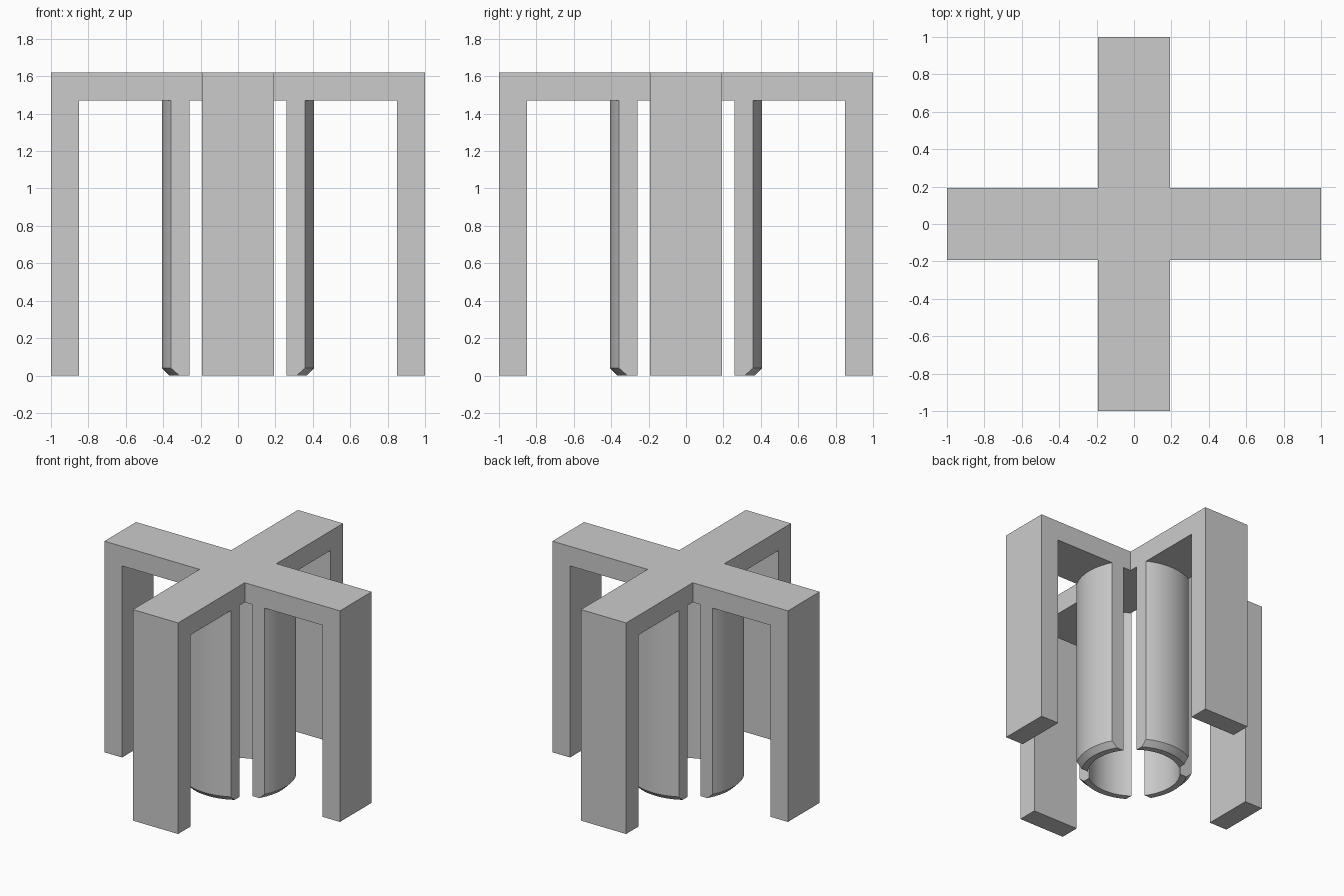
import bpy, bmesh, math
from mathutils import Matrix

cube = bpy.data.objects.get("Cube")
if cube:
    bpy.data.objects.remove(cube, do_unlink=True)

HALF = 0.192          # half width of every arm
REACH = 1.0           # centre to outer face of a leg
THICK = 0.15          # arm and leg thickness
TOP = 1.62
UNDER = TOP - THICK
R_IN, R_OUT, R_TIP = 0.322, 0.407, 0.368
CHAMFER = 0.04
STEPS = 16

grey = bpy.data.materials.new("plain grey")
grey.use_nodes = True
colour = (0.6, 0.6, 0.6, 1)
grey.diffuse_color = colour
grey.node_tree.nodes["Principled BSDF"].inputs["Base Color"].default_value = colour


def make_object(name, bm):
    bmesh.ops.recalc_face_normals(bm, faces=bm.faces)
    mesh = bpy.data.meshes.new(name)
    bm.to_mesh(mesh)
    bm.free()
    mesh.materials.append(grey)
    obj = bpy.data.objects.new(name, mesh)
    bpy.context.collection.objects.link(obj)
    return obj


def extrude_down(bm, faces, depth):
    new = bmesh.ops.extrude_face_region(bm, geom=faces, use_keep_orig=True)["geom"]
    verts = [g for g in new if isinstance(g, bmesh.types.BMVert)]
    bmesh.ops.translate(bm, verts=verts, vec=(0, 0, -depth))


def is_leg_root(face):
    c = face.calc_center_median()
    return c.z < UNDER + 0.01 and max(abs(c.x), abs(c.y)) > REACH - THICK


# Cross-shaped top with a leg drawn down from the end of each arm
bm = bmesh.new()
stops = [-REACH, THICK - REACH, -HALF, HALF, REACH - THICK, REACH]
grid = [[bm.verts.new((x, y, TOP)) for y in stops] for x in stops]
for i in range(5):
    for j in range(5):
        if i == 2 or j == 2:
            bm.faces.new((grid[i][j], grid[i + 1][j], grid[i + 1][j + 1], grid[i][j + 1]))
bmesh.ops.delete(bm, geom=[v for v in bm.verts if not v.link_faces], context='VERTS')
extrude_down(bm, bm.faces[:], THICK)
roots = [f for f in bm.faces if is_leg_root(f)]
extrude_down(bm, roots, UNDER)
bmesh.ops.delete(bm, geom=roots, context='FACES_ONLY')
bmesh.ops.recalc_face_normals(bm, faces=bm.faces)
bmesh.ops.dissolve_limit(bm, angle_limit=math.radians(1), verts=bm.verts, edges=bm.edges)
make_object("cross_frame_with_legs", bm)


# Curved clip walls: a tube trimmed flush with the sides of the arms
def clip_wall(name, turn):
    profile = [(R_IN, UNDER), (R_OUT, UNDER), (R_OUT, CHAMFER), (R_TIP, 0), (R_IN, 0)]
    bm = bmesh.new()
    rings = []
    for s in range(STEPS + 1):
        t = 2 * s / STEPS - 1
        ring = []
        for r, z in profile:
            a = t * math.asin(HALF / r)
            ring.append(bm.verts.new((r * math.cos(a), r * math.sin(a), z)))
        rings.append(ring)
    for a, b in zip(rings, rings[1:]):
        for k in range(len(profile)):
            n = (k + 1) % len(profile)
            bm.faces.new((a[k], a[n], b[n], b[k]))
    bm.faces.new(rings[0])
    bm.faces.new(rings[-1])
    bm.transform(Matrix.Rotation(turn, 4, 'Z'))
    obj = make_object(name, bm)
    bpy.ops.object.select_all(action='DESELECT')
    obj.select_set(True)
    bpy.context.view_layer.objects.active = obj
    bpy.ops.object.shade_smooth_by_angle(angle=math.radians(30))


for index, side in enumerate(("left", "back", "right", "front")):
    clip_wall(side + "_clip_wall", index * math.pi / 2)
